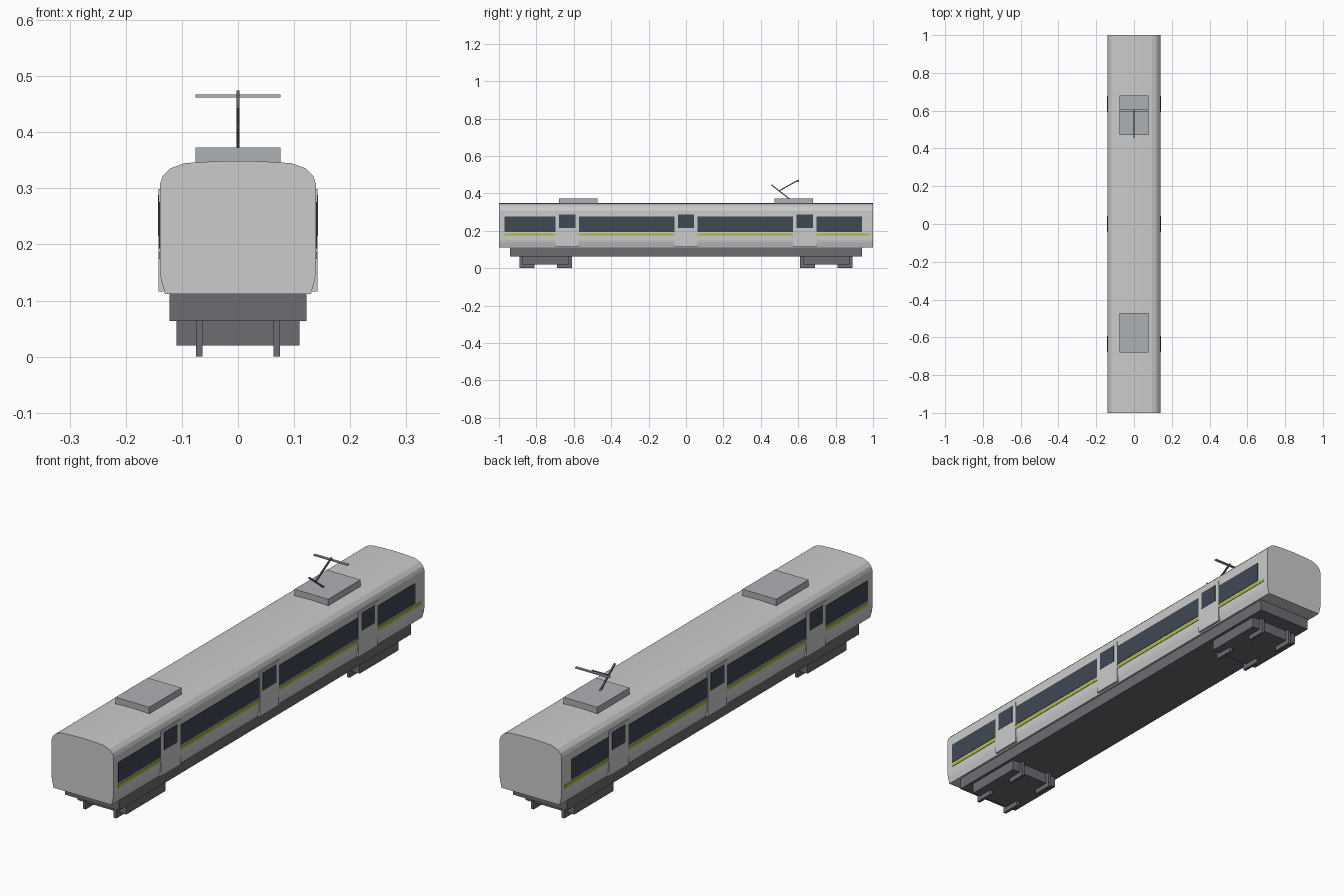
import bpy, bmesh
from mathutils import Vector

if "Cube" in bpy.data.objects:
    bpy.data.objects.remove(bpy.data.objects["Cube"])


def material(name, rgb):
    m = bpy.data.materials.new(name)
    m.diffuse_color = (*rgb, 1)
    m.use_nodes = True
    m.node_tree.nodes["Principled BSDF"].inputs["Base Color"].default_value = m.diffuse_color
    return m


shell = material("shell_grey", (0.62, 0.63, 0.64))
dark = material("dark_grey", (0.15, 0.15, 0.17))
mid = material("roof_grey", (0.42, 0.44, 0.46))
glass = material("glass", (0.05, 0.065, 0.09))
lime = material("lime", (0.4, 0.5, 0.04))


def finish(name, bm, mat):
    bmesh.ops.recalc_face_normals(bm, faces=bm.faces)
    mesh = bpy.data.meshes.new(name)
    bm.to_mesh(mesh)
    bm.free()
    mesh.materials.append(mat)
    ob = bpy.data.objects.new(name, mesh)
    bpy.context.collection.objects.link(ob)
    return ob


def box(name, x, y, z, mat):
    """Box from (min, max) ranges on each axis."""
    bm = bmesh.new()
    bmesh.ops.create_cube(bm, size=1)
    for v in bm.verts:
        v.co = [r[0] if c < 0 else r[1] for c, r in zip(v.co, (x, y, z))]
    return finish(name, bm, mat)


def side_box(name, x, y, z, mat):
    """The same box on both sides of the car."""
    for side, s in (("right", 1), ("left", -1)):
        box(f"{name}_{side}", sorted((s * x[0], s * x[1])), y, z, mat)


def bar(name, a, b, thick, mat):
    """Square bar between two points."""
    a, b = Vector(a), Vector(b)
    d = b - a
    ob = box(name, (-thick / 2, thick / 2), (-thick / 2, thick / 2), (0, d.length), mat)
    ob.location = a
    ob.rotation_euler = Vector((0, 0, 1)).rotation_difference(d).to_euler()
    return ob


# Car body: half cross-section mirrored and extruded along y
half = [(0.130, 0.112), (0.137, 0.137), (0.139, 0.150), (0.139, 0.308),
        (0.134, 0.322), (0.120, 0.336), (0.095, 0.345), (0.045, 0.348)]
profile = half + [(0, 0.349)] + [(-x, z) for x, z in reversed(half)]
bm = bmesh.new()
face = bm.faces.new([bm.verts.new((x, -1, z)) for x, z in profile])
ext = bmesh.ops.extrude_face_region(bm, geom=[face], use_keep_orig=True)
bmesh.ops.translate(bm, vec=(0, 2, 0),
                    verts=[g for g in ext["geom"] if isinstance(g, bmesh.types.BMVert)])
finish("car_body", bm, shell)

# Underframe
box("underframe", (-0.122, 0.122), (-0.94, 0.94), (0.064, 0.113), dark)

# Bogies with thin square wheel plates
for end, cy in (("front", -0.75), ("rear", 0.75)):
    box(f"bogie_{end}", (-0.11, 0.11), (cy - 0.125, cy + 0.125), (0.02, 0.066), dark)
    for i, wy in enumerate((cy - 0.1, cy + 0.1)):
        side_box(f"wheel_{end}_{i}", (0.063, 0.075), (wy - 0.04, wy + 0.04), (0, 0.08), dark)

# Side windows and coloured stripe
for i, y in enumerate(((-0.97, -0.697), (-0.573, -0.062), (0.062, 0.573), (0.697, 0.94))):
    side_box(f"window_{i}", (0.137, 0.1405), y, (0.193, 0.276), glass)
side_box("stripe", (0.137, 0.141), (-0.97, 0.98), (0.174, 0.187), lime)

# Doors with their windows
for i, cy in enumerate((-0.635, 0, 0.635)):
    side_box(f"door_{i}", (0.132, 0.1415), (cy - 0.062, cy + 0.062), (0.116, 0.299), shell)
    side_box(f"door_window_{i}", (0.138, 0.1425), (cy - 0.043, cy + 0.043), (0.215, 0.288), glass)

# Roof equipment boxes
for end, y in (("front", (-0.68, -0.472)), ("rear", (0.472, 0.68))):
    box(f"roof_unit_{end}", (-0.076, 0.076), y, (0.34, 0.373), mid)

# Pantograph
bar("pantograph_lower_arm", (0, 0.556, 0.368), (0, 0.457, 0.446), 0.006, dark)
bar("pantograph_upper_arm", (0, 0.495, 0.412), (0, 0.602, 0.472), 0.006, dark)
box("pantograph_head", (-0.076, 0.076), (0.595, 0.605), (0.462, 0.467), mid)
